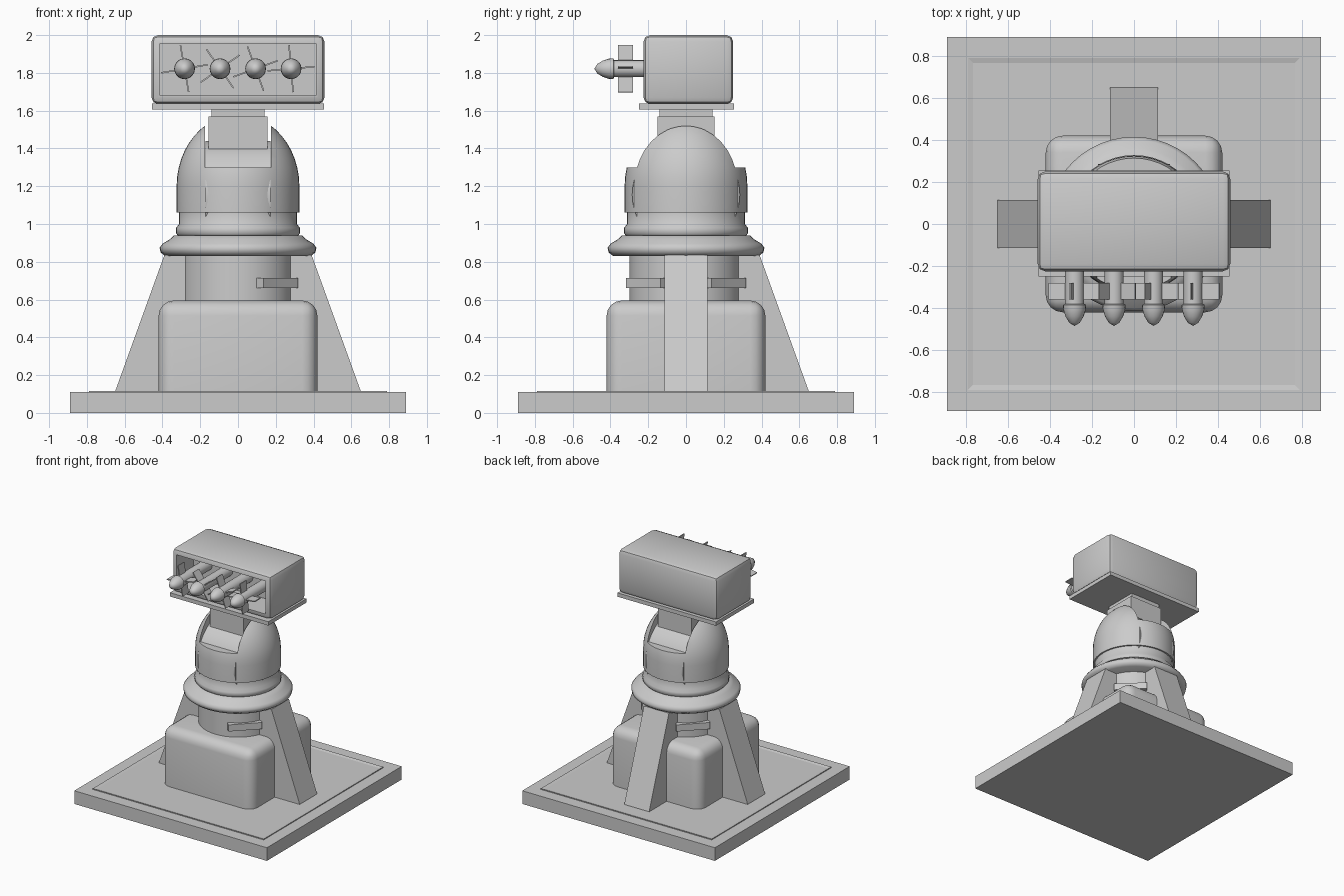
import bpy, bmesh, math
from mathutils import Matrix, Vector

cube = bpy.data.objects.get("Cube")
if cube:
    bpy.data.objects.remove(cube, do_unlink=True)

grey = bpy.data.materials.new("light grey")
grey.use_nodes = True
COLOUR = (0.6, 0.6, 0.6, 1)
grey.diffuse_color = COLOUR
grey.node_tree.nodes["Principled BSDF"].inputs["Base Color"].default_value = COLOUR


def finish(name, bm, smooth=None):
    bmesh.ops.recalc_face_normals(bm, faces=bm.faces)
    mesh = bpy.data.meshes.new(name)
    bm.to_mesh(mesh)
    bm.free()
    mesh.materials.append(grey)
    obj = bpy.data.objects.new(name, mesh)
    bpy.context.collection.objects.link(obj)
    if smooth:
        bpy.ops.object.select_all(action='DESELECT')
        obj.select_set(True)
        bpy.context.view_layer.objects.active = obj
        bpy.ops.object.shade_smooth_by_angle(angle=math.radians(smooth))
    return obj


def box_bm(low, high):
    bm = bmesh.new()
    bmesh.ops.create_cube(bm, size=1)
    low, high = Vector(low), Vector(high)
    for v in bm.verts:
        v.co = (low + high) / 2 + v.co * (high - low)
    return bm


def box(name, low, high, turn=0):
    bm = box_bm(low, high)
    bm.transform(Matrix.Rotation(turn, 4, 'Z'))
    return finish(name, bm)


def lathe(name, profile, steps=48, matrix=Matrix(), smooth=35):
    bm = bmesh.new()
    verts = [bm.verts.new((r, 0, z)) for r, z in profile]
    edges = [bm.edges.new(pair) for pair in zip(verts, verts[1:])]
    bmesh.ops.spin(bm, geom=verts + edges, cent=(0, 0, 0), axis=(0, 0, 1),
                   angle=math.tau, steps=steps)
    bmesh.ops.remove_doubles(bm, verts=bm.verts, dist=0.0001)
    bm.transform(matrix)
    return finish(name, bm, smooth)


def cut(obj, low, high):
    cutter = box("slot_cutter", low, high)
    mod = obj.modifiers.new("slot", 'BOOLEAN')
    mod.operation = 'DIFFERENCE'
    mod.solver = 'EXACT'
    mod.object = cutter
    bpy.context.view_layer.objects.active = obj
    bpy.ops.object.select_all(action='DESELECT')
    obj.select_set(True)
    bpy.ops.object.modifier_apply(modifier=mod.name)
    bpy.data.objects.remove(cutter, do_unlink=True)


# Square ground plate with a thin raised rim
box("base_plate", (-0.89, -0.89, 0), (0.89, 0.89, 0.11))
bm = box_bm((-0.79, -0.79, 0.1), (0.79, 0.79, 0.117))
top = [f for f in bm.faces if f.normal.z > 0.9]
bmesh.ops.inset_region(bm, faces=top, thickness=0.035)
bmesh.ops.translate(bm, vec=(0, 0, -0.006), verts=top[0].verts)
finish("base_rim", bm)

# Pedestal with rounded upright and top edges
bm = box_bm((-0.42, -0.42, 0.1), (0.42, 0.42, 0.595))
edges = [e for e in bm.edges if max(v.co.z for v in e.verts) > 0.5]
bmesh.ops.bevel(bm, geom=edges, offset=0.08, segments=4, profile=0.5, affect='EDGES')
finish("pedestal", bm, 40)

# Sloping buttresses on three sides
for name, turn in (("left", 0), ("back", 90), ("right", 180)):
    bm = bmesh.new()
    side = [bm.verts.new((x, -0.115, z)) for x, z in
            ((0.27, 0.1), (0.65, 0.1), (0.65, 0.115), (0.39, 0.835), (0.27, 0.835))]
    face = bm.faces.new(side)
    new = bmesh.ops.extrude_face_region(bm, geom=[face])["geom"]
    bmesh.ops.translate(bm, vec=(0, 0.23, 0),
                        verts=[g for g in new if isinstance(g, bmesh.types.BMVert)])
    bm.transform(Matrix.Rotation(math.radians(turn), 4, 'Z'))
    finish(name + "_buttress", bm)

# Neck, collar and ribbed ring
lathe("neck", [(0, 0.55), (0.3, 0.55), (0.3, 0.85), (0, 0.85)])
lathe("collar", [(0, 0.83), (0.385, 0.83), (0.41, 0.85), (0.415, 0.875), (0.4, 0.895),
                 (0.36, 0.92), (0.34, 0.94), (0, 0.94)], smooth=50)
lathe("ring", [(0, 0.93), (0.31, 0.93), (0.328, 0.95), (0.328, 0.98), (0.312, 1.0),
               (0.312, 1.07), (0, 1.07)], smooth=50)

# Latches on the diagonals of the neck
for name, turn in (("front_left", -45), ("back_left", 45), ("back_right", 135)):
    box(name + "_latch", (0.26, -0.13, 0.66), (0.32, 0.13, 0.715), math.radians(turn))

# Domed turret with a slot running front to back
arc = [math.pi / 2 * i / 12 for i in range(12)]
dome = lathe("turret_dome", [(0, 1.06), (0.325, 1.06)]
             + [(0.325 * math.cos(a), 1.2 + 0.38 * math.sin(a)) for a in arc] + [(0, 1.58)])
cut(dome, (-0.175, -0.5, 1.3), (0.175, 0.5, 1.7))

# Curved pivot in the slot, and the arm above it
lathe("pivot_drum", [(0, -0.172), (0.285, -0.172), (0.285, 0.172), (0, 0.172)],
      matrix=Matrix.Translation((0, 0, 1.155)) @ Matrix.Rotation(math.pi / 2, 4, 'Y'))
box("arm", (-0.155, -0.15, 1.3), (0.155, 0.15, 1.57))
box("arm_top", (-0.14, -0.14, 1.56), (0.14, 0.14, 1.62))

# Launcher tray and bevelled housing with an open front
box("launcher_tray", (-0.455, -0.25, 1.605), (0.455, 0.255, 1.637))
bm = box_bm((-0.458, -0.225, 1.635), (0.458, 0.25, 2))
bmesh.ops.bevel(bm, geom=bm.edges[:], offset=0.035, segments=2, profile=0.5, affect='EDGES')
housing = finish("launcher_housing", bm, 40)
cut(housing, (-0.413, -0.4, 1.68), (0.413, 0.0, 1.955))

# Row of finned missiles
fin_turns = (10, 35, 20, 5)
for i, fin_turn in enumerate(fin_turns):
    x = -0.283 + 0.188 * i
    place = Matrix.Translation((x, 0, 1.822)) @ Matrix.Rotation(math.pi / 2, 4, 'X')
    lathe(f"missile_{i + 1}", [(0, -0.02), (0.045, -0.02), (0.045, 0.38), (0.055, 0.385),
                               (0.053, 0.41), (0.043, 0.44), (0.025, 0.47), (0, 0.485)],
          steps=20, matrix=place, smooth=45)
    for k in range(2):
        bm = box_bm((-0.125, -0.004, 0.28), (0.125, 0.004, 0.36))
        bm.transform(place @ Matrix.Rotation(math.radians(fin_turn + 90 * k), 4, 'Z'))
        finish(f"missile_{i + 1}_fins_{k + 1}", bm)
